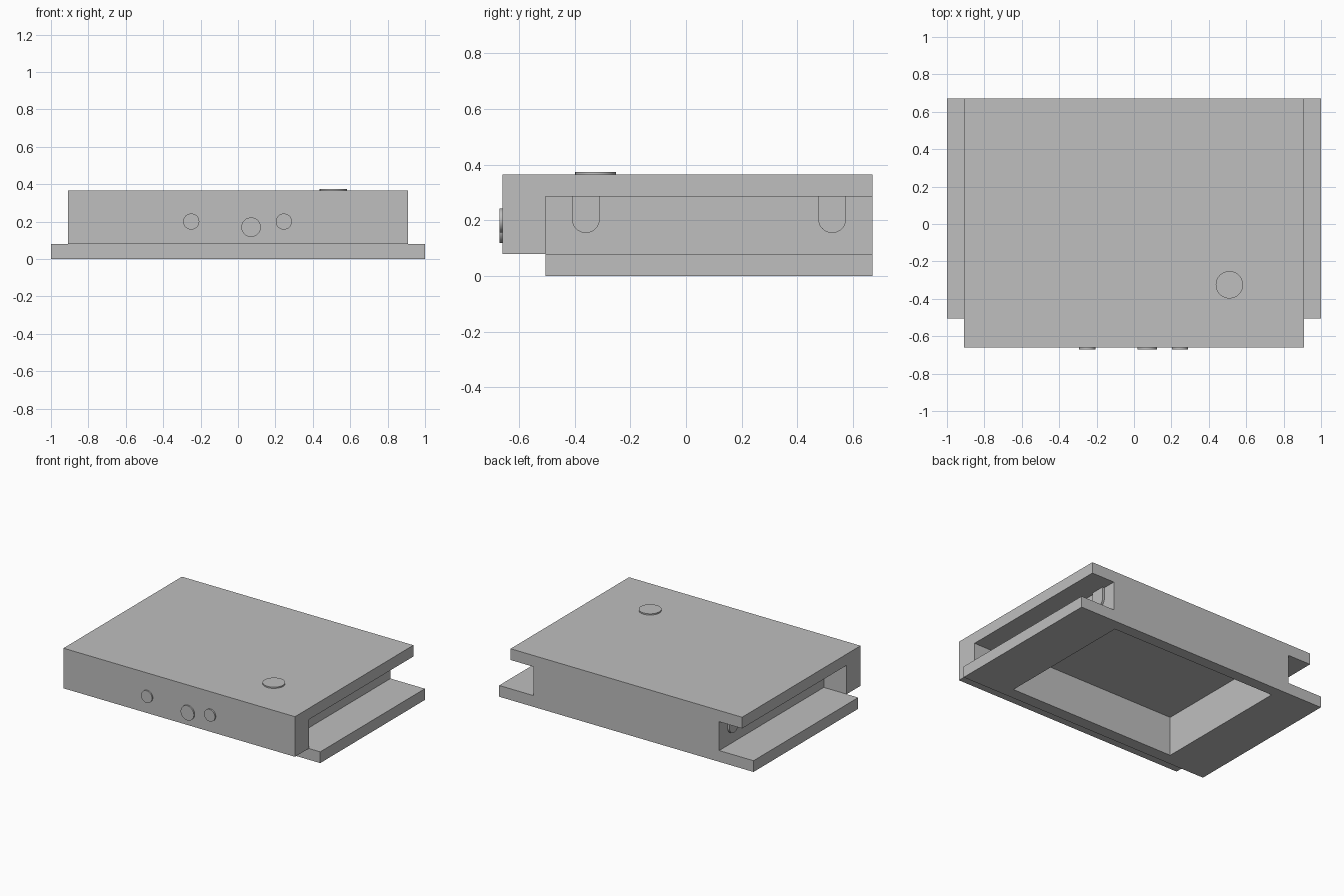
import bpy, bmesh
from math import pi, sin, cos
from mathutils import Matrix

cube = bpy.data.objects.get("Cube")
if cube:
    bpy.data.objects.remove(cube, do_unlink=True)

grey = bpy.data.materials.new("plain grey")
grey.use_nodes = True
colour = (0.52, 0.52, 0.52, 1)
grey.diffuse_color = colour
grey.node_tree.nodes["Principled BSDF"].inputs["Base Color"].default_value = colour

# Main levels shared by the parts
BACK, RAIL_FRONT, FRONT = 0.67, -0.505, -0.66
BASE_TOP, SLAB_LOW, TOP = 0.08, 0.285, 0.365
BASE_X, BODY_X, CORE_X = 1.0, 0.91, 0.73


def prism(name, outline, direction):
    """Extrude a closed outline of 3D points along a direction."""
    bm = bmesh.new()
    face = bm.faces.new([bm.verts.new(p) for p in outline])
    new = bmesh.ops.extrude_face_region(bm, geom=[face])["geom"]
    bmesh.ops.translate(bm, vec=direction,
                        verts=[v for v in new if isinstance(v, bmesh.types.BMVert)])
    bmesh.ops.recalc_face_normals(bm, faces=bm.faces)
    mesh = bpy.data.meshes.new(name)
    bm.to_mesh(mesh)
    bm.free()
    mesh.materials.append(grey)
    obj = bpy.data.objects.new(name, mesh)
    bpy.context.collection.objects.link(obj)
    return obj


def box(name, x, y0, y1, z0, z1):
    return prism(name, [(-x, y0, z0), (x, y0, z0), (x, y0, z1), (-x, y0, z1)],
                 (0, y1 - y0, 0))


def disc(name, centre, radius, depth, facing_front):
    bm = bmesh.new()
    turn = Matrix.Rotation(pi / 2, 4, 'X') if facing_front else Matrix()
    bmesh.ops.create_cone(bm, cap_ends=True, segments=48, radius1=radius,
                          radius2=radius, depth=depth,
                          matrix=Matrix.Translation(centre) @ turn)
    mesh = bpy.data.meshes.new(name)
    bm.to_mesh(mesh)
    bm.free()
    mesh.materials.append(grey)
    obj = bpy.data.objects.new(name, mesh)
    bpy.context.collection.objects.link(obj)
    smooth(obj)


def smooth(obj):
    bpy.ops.object.select_all(action='DESELECT')
    obj.select_set(True)
    bpy.context.view_layer.objects.active = obj
    bpy.ops.object.shade_smooth_by_angle()


def combine(obj, other, operation):
    mod = obj.modifiers.new(operation.lower(), 'BOOLEAN')
    mod.operation, mod.object, mod.solver = operation, other, 'EXACT'
    bpy.context.view_layer.objects.active = obj
    bpy.ops.object.modifier_apply(modifier=mod.name)
    bpy.data.objects.remove(other, do_unlink=True)


# Housing: wide base, narrow core and top slab in one I-shaped section
half = [(BASE_X, 0), (BASE_X, BASE_TOP), (CORE_X, BASE_TOP),
        (CORE_X, SLAB_LOW), (BODY_X, SLAB_LOW), (BODY_X, TOP)]
section = half + [(-x, z) for x, z in reversed(half)]
housing = prism("housing", [(x, RAIL_FRONT, z) for x, z in section],
                (0, BACK - RAIL_FRONT, 0))

# Front block closes the side channels
combine(housing, box("front_block", BODY_X, FRONT, RAIL_FRONT, BASE_TOP, TOP), 'UNION')

# Deep rectangular pocket in the underside
combine(housing, box("pocket_cutter", 0.655, -0.42, 0.59, -0.1, 0.28), 'DIFFERENCE')

# Round buttons on the front and top
for name, x, z, r in (("front_button_right", -0.25, 0.2, 0.043),
                      ("front_button_middle", 0.07, 0.17, 0.052),
                      ("front_button_left", 0.245, 0.2, 0.043)):
    disc(name, (x, FRONT - 0.001, z), r, 0.018, True)
disc("top_button", (0.51, -0.325, TOP), 0.073, 0.018, False)

# Round-ended lugs hanging from the slab inside each channel
for side, sign in (("left", 1), ("right", -1)):
    for place, y in (("front", -0.36), ("back", 0.525)):
        r, zc, steps = 0.05, 0.205, 20
        outline = [(sign * CORE_X, y - r, SLAB_LOW)]
        outline += [(sign * CORE_X, y - r * cos(pi * i / steps),
                     zc - r * sin(pi * i / steps)) for i in range(steps + 1)]
        outline += [(sign * CORE_X, y + r, SLAB_LOW)]
        lug = prism(f"{side}_{place}_lug", outline, (sign * 0.015, 0, 0))
        smooth(lug)
